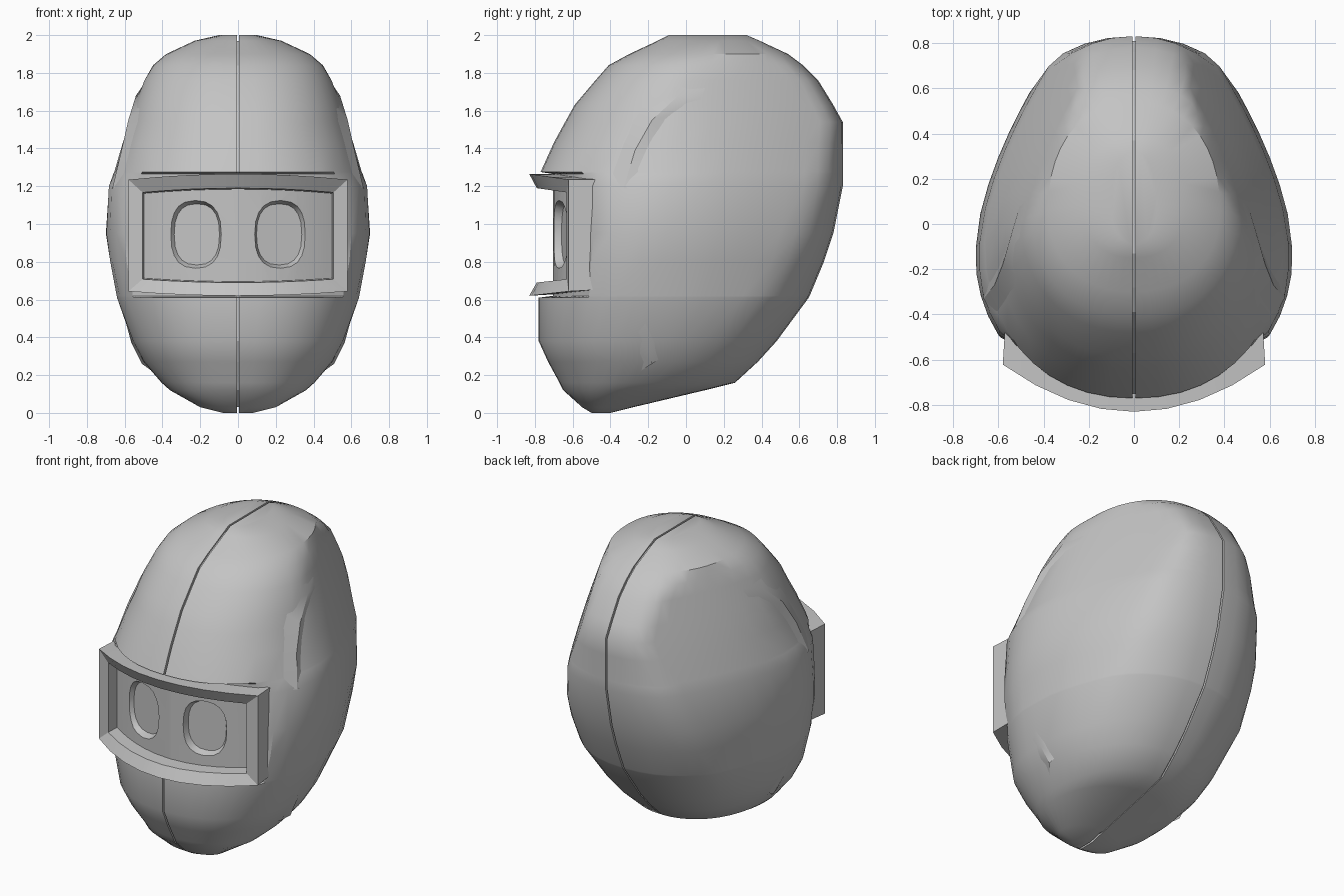
import bpy, bmesh, math
from mathutils import Matrix

if "Cube" in bpy.data.objects:
    bpy.data.objects.remove(bpy.data.objects["Cube"])

grey = bpy.data.materials.new("plain grey")
grey.use_nodes = True
grey.diffuse_color = (0.55, 0.55, 0.55, 1)
grey.node_tree.nodes["Principled BSDF"].inputs["Base Color"].default_value = (0.55, 0.55, 0.55, 1)

# Shell key sections: height, front, back, half width
KEYS = [
    (0, -.50, -.40, .08), (.03, -.55, -.28, .2), (.12, -.65, .1, .36),
    (.16, -.67, .26, .405), (.27, -.73, .38, .5), (.38, -.78, .48, .56),
    (.61, -.78, .65, .648), (.62, -.78, .655, .651), (.8, -.78, .73, .69),
    (.95, -.775, .78, .703), (1.2, -.77, .83, .695), (1.265, -.77, .83, .66),
    (1.275, -.77, .83, .655), (1.43, -.70, .83, .61), (1.54, -.64, .83, .575),
    (1.63, -.59, .78, .55), (1.76, -.48, .70, .5), (1.84, -.41, .62, .45),
    (1.9, -.30, .54, .38), (1.97, -.15, .39, .23), (2, -.09, .32, .1)]
POWER = 2.2
FACE_LOW, FACE_HIGH, FACE_FRONT = .615, 1.27, -.705
SLIT = .006


def middle(f, b):
    """Depth of the widest point of a section."""
    return f + .43 * (b - f)


def side_plane(y, z):
    """Flattened side of the head, falling away to the back, top and bottom."""
    return (.705 - .44 * max(0, y + .1) ** 1.6 - .34 * max(0, z - 1.1) ** 1.2
            - .2 * max(0, 1 - z) ** 1.2)


def shell_x(y, z):
    """Half width of the shell at a point of its side."""
    for low, high in zip(KEYS, KEYS[1:]):
        if z <= high[0]:
            t = (z - low[0]) / (high[0] - low[0])
            f, b, w = [p + (q - p) * t for p, q in zip(low[1:], high[1:])]
            break
    c = middle(f, b)
    d = c - f if y < c else b - c
    x = w * max(0, 1 - abs((y - c) / d) ** POWER) ** (1 / POWER)
    return min(x, side_plane(y, z))


def finish(name, bm, angle=30):
    bmesh.ops.recalc_face_normals(bm, faces=bm.faces)
    mesh = bpy.data.meshes.new(name)
    bm.to_mesh(mesh)
    bm.free()
    ob = bpy.data.objects.new(name, mesh)
    bpy.context.collection.objects.link(ob)
    mesh.materials.append(grey)
    if angle:
        smooth(ob, angle)
    return ob


def smooth(ob, angle):
    bpy.ops.object.select_all(action='DESELECT')
    ob.select_set(True)
    bpy.context.view_layer.objects.active = ob
    bpy.ops.object.shade_smooth_by_angle(angle=math.radians(angle))


def mirror(ob):
    ob.modifiers.new("mirror", 'MIRROR').use_axis[0] = True


def bridge(bm, a, b, closed=True):
    n = len(a)
    for i in range(n if closed else n - 1):
        j = (i + 1) % n
        bm.faces.new((a[i], a[j], b[j], b[i]))


# Half of the head shell, with a recessed face and closed along the middle slit
bm = bmesh.new()
rings = []
STEPS = 22
for z, f, b, w in KEYS:
    c = middle(f, b)
    ring = []
    for i in range(STEPS + 1):
        t = math.pi * i / STEPS
        co = math.cos(t)
        x = w * max(0, math.sin(t)) ** (2 / POWER)
        y = c - math.copysign(abs(co) ** (2 / POWER), co) * (c - f if co > 0 else b - c)
        x = max(SLIT, min(x, side_plane(y, z)))
        if FACE_LOW < z < FACE_HIGH and x < .58:
            y = max(y, FACE_FRONT + .62 * x * x) if y < 0 else y
        ring.append(bm.verts.new((x, y, z)))
    rings.append(ring)
for lower, upper in zip(rings, rings[1:]):
    bridge(bm, lower, upper, closed=False)
    bm.faces.new((lower[0], upper[0], upper[-1], lower[-1]))
bm.faces.new(rings[0])
bm.faces.new(rings[-1])
shell = finish("head_shell", bm, 0)

# Eye sockets, cut as tapered rounded ovals
bm = bmesh.new()
loops = []
for y, sx, sz in ((-.12, .205, .23), (.045, .123, .162)):
    loop = []
    for i in range(20):
        a = 2 * math.pi * i / 20
        ca, sa = math.cos(a), math.sin(a)
        loop.append(bm.verts.new((math.copysign(abs(ca) ** .8, ca) * sx, y,
                                  math.copysign(abs(sa) ** .8, sa) * sz)))
    loops.append(loop)
bridge(bm, *loops)
for loop in loops:
    bm.faces.new(loop)
bm.transform(Matrix.Translation((.228, -.675, .945)) @ Matrix.Rotation(math.radians(13), 4, 'Z'))
cutter = finish("eye_cutter", bm, 0)
cutter.hide_render = True
bpy.context.view_layer.objects.active = shell
cut = shell.modifiers.new("eye_socket", 'BOOLEAN')
cut.object, cut.operation, cut.solver = cutter, 'DIFFERENCE', 'EXACT'
bpy.ops.object.modifier_apply(modifier=cut.name)
bpy.data.objects.remove(cutter)
smooth(shell, 30)
mirror(shell)


def side_lip(name, ridge, heights, toward):
    """A low ridge that rises gently from the front and drops to the side panel."""
    bm = bmesh.new()
    columns = []
    cy, cz = toward
    for s, share in ((1.2, 0), (1, 1), (.87, 0)):
        column = []
        for (py, pz), height in zip(ridge, heights):
            y, z = cy + (py - cy) * s, cz + (pz - cz) * s
            column.append(bm.verts.new((shell_x(y, z) - .008 + height * share, y, z)))
        columns.append(column)
    for a, b in zip(columns, columns[1:]):
        bridge(bm, a, b, closed=False)
    mirror(finish(name, bm, 25))


# Crescent step around the upper front of the side panel, and the lower notch
side_lip("crescent_lip", [(-.33, 1.19), (-.27, 1.39), (-.18, 1.55), (-.04, 1.68), (.14, 1.73)],
         [.012, .028, .032, .025, .004], (.2, 1.1))
side_lip("jaw_lip", [(-.215, .48), (-.2, .37), (-.18, .26)], [.004, .018, .028], (.2, .5))

# Floor of the middle slit, flush with the surface only across the face
bm = bmesh.new()
DEPTH = .02
outline = []
for z, f, b, w in KEYS[1:-1]:
    front = FACE_FRONT if FACE_LOW < z < FACE_HIGH else f + DEPTH
    outline.append((front, b - DEPTH, min(max(z, DEPTH), 2 - DEPTH)))
points = [(f, z) for f, b, z in outline] + [(b, z) for f, b, z in reversed(outline)]
sides = [[bm.verts.new((x, y, z)) for y, z in points] for x in (-SLIT, SLIT)]
bridge(bm, *sides)
for side in sides:
    bm.faces.new(side)
finish("middle_seam", bm, 0)

# Visor frame: four curved rectangular loops joined into a flared band
bm = bmesh.new()
loops = []
for half, top, bottom, front in ((.57, 1.265, .63, -.66), (.58, 1.265, .62, -.83),
                                 (.505, 1.19, .69, -.79), (.49, 1.18, .70, -.64)):
    xs = [half * k / 4 for k in range(-4, 5)]
    upper = [(x, front + .62 * x * x, top - .09 * x * x) for x in xs]
    lower = [(x, front + .62 * x * x, bottom + .07 * x * x) for x in reversed(xs)]
    loops.append([bm.verts.new(p) for p in upper + lower])
for i in range(4):
    bridge(bm, loops[i], loops[(i + 1) % 4])
finish("visor_frame", bm, 25)
